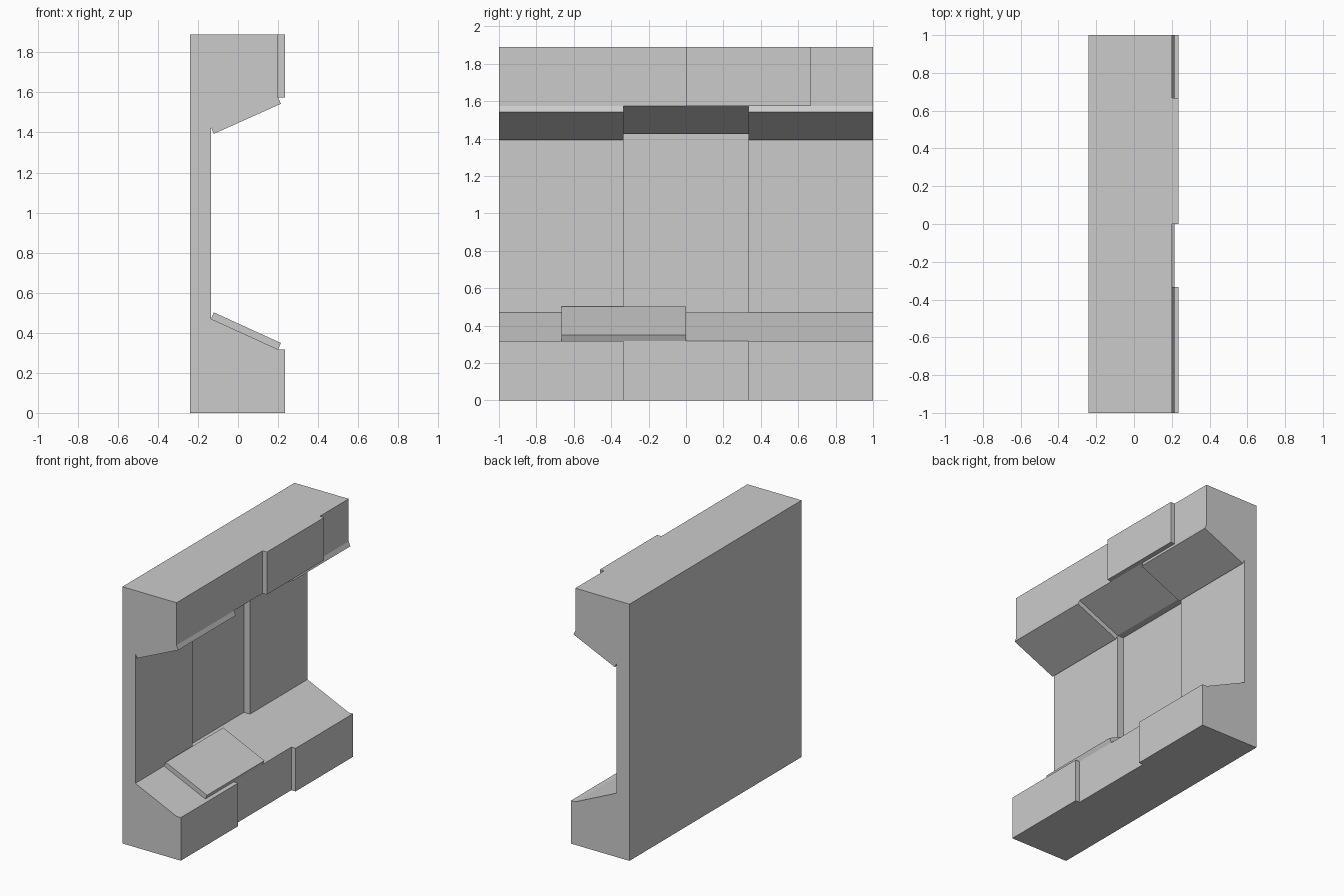
import bpy, bmesh

old = bpy.data.objects.get("Cube")
if old:
    bpy.data.objects.remove(old, do_unlink=True)

GREY = (0.6, 0.6, 0.6, 1)
stone = bpy.data.materials.new("plain grey")
stone.use_nodes = True
stone.diffuse_color = GREY
stone.node_tree.nodes["Principled BSDF"].inputs["Base Color"].default_value = GREY

# Main dimensions
BACK, WALL, RECESS, FACE, PLATE = -0.24, -0.135, -0.185, 0.2, 0.035
TOP = 1.888
LOW_IN, LOW_OUT, HIGH_IN, HIGH_OUT = 0.47, 0.317, 1.425, 1.575
THIRD = 1 / 3


def extrude(name, profile, y0, y1):
    """Extrude an (x, z) outline along y."""
    bm = bmesh.new()
    face = bm.faces.new([bm.verts.new((x, y0, z)) for x, z in profile])
    out = bmesh.ops.extrude_face_region(bm, geom=[face])
    moved = [v for v in out["geom"] if isinstance(v, bmesh.types.BMVert)]
    bmesh.ops.translate(bm, verts=moved, vec=(0, y1 - y0, 0))
    bmesh.ops.recalc_face_normals(bm, faces=bm.faces)
    mesh = bpy.data.meshes.new(name)
    bm.to_mesh(mesh)
    bm.free()
    mesh.materials.append(stone)
    obj = bpy.data.objects.new(name, mesh)
    bpy.context.collection.objects.link(obj)
    return obj


def box(name, x0, x1, y0, y1, z0, z1):
    return extrude(name, [(x0, z0), (x1, z0), (x1, z1), (x0, z1)], y0, y1)


def slope_tile(name, inner, outer, up, y0, y1):
    """Thin tile lying on a sloped face; up is 1 or -1."""
    run, rise = FACE - WALL, abs(outer - inner)
    length = (run ** 2 + rise ** 2) ** 0.5
    dx, dz = PLATE * rise / length, up * PLATE * run / length
    return extrude(name, [(WALL, inner), (FACE, outer),
                          (FACE + dx, outer + dz), (WALL + dx, inner + dz)], y0, y1)


# Channel-shaped wall body with plinth and overhang
body = extrude("wall_body", [
    (BACK, 0), (FACE, 0), (FACE, LOW_OUT), (WALL, LOW_IN),
    (WALL, HIGH_IN), (FACE, HIGH_OUT), (FACE, TOP), (BACK, TOP)], -1, 1)

# Recess in the middle of the wall
cutter = box("recess_cutter", RECESS, WALL + 0.02, -THIRD, THIRD, LOW_IN, HIGH_IN)
cutter.hide_render = True
cutter.hide_viewport = True
cutter.display_type = 'WIRE'
cut = body.modifiers.new("recess", 'BOOLEAN')
cut.operation = 'DIFFERENCE'
cut.solver = 'EXACT'
cut.object = cutter

# Raised plates and slope tiles at both ends
for side, y0, y1 in (("front", -1, -THIRD), ("back", THIRD, 1)):
    box(f"{side}_plinth_plate", FACE, FACE + PLATE, y0, y1, 0, LOW_OUT)
    slope_tile(f"{side}_overhang_tile", HIGH_IN, HIGH_OUT, -1, y0, y1)

# Single offset pieces
box("overhang_plate", FACE, FACE + PLATE, 0, 2 * THIRD, HIGH_OUT, TOP)
slope_tile("plinth_tile", LOW_IN, LOW_OUT, 1, -2 * THIRD, 0)
